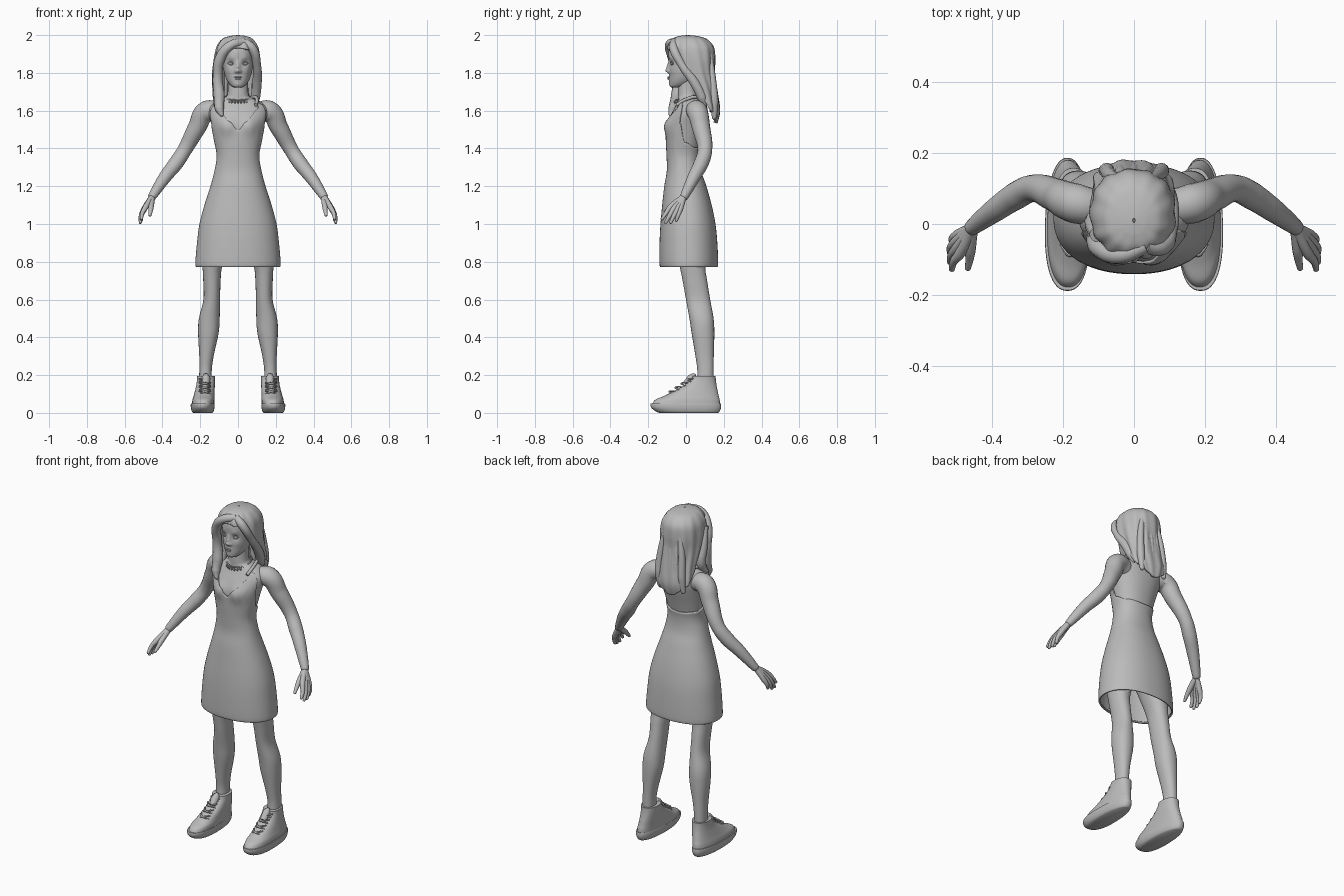
import bpy, bmesh, math
from mathutils import Vector

cube = bpy.data.objects.get("Cube")
if cube:
    bpy.data.objects.remove(cube, do_unlink=True)

grey = bpy.data.materials.new("plain_grey")
grey.use_nodes = True
grey.diffuse_color = (0.5, 0.5, 0.5, 1)
grey.node_tree.nodes["Principled BSDF"].inputs["Base Color"].default_value = (0.5, 0.5, 0.5, 1)


def finish(obj, angle=50):
    """Give an object its material and smooth shading."""
    obj.data.materials.clear()
    obj.data.materials.append(grey)
    bpy.ops.object.select_all(action='DESELECT')
    obj.select_set(True)
    bpy.context.view_layer.objects.active = obj
    bpy.ops.object.shade_smooth_by_angle(angle=math.radians(angle))
    return obj


def spline(rows, u):
    """Smooth interpolation through table rows."""
    last = len(rows) - 1
    i = max(0, min(int(u), last - 1))
    t = u - i
    quad = [rows[max(0, min(last, i + k))] for k in (-1, 0, 1, 2)]
    return [b + 0.5 * t * (c - a + t * (2 * a - 5 * b + 4 * c - d + t * (3 * (b - c) + d - a)))
            for a, b, c, d in zip(*quad)]


def keyed(keys):
    """Make an even function of the angle in degrees from (angle, height) keys."""
    def height(angle):
        angle = abs(angle)
        for (a, p), (b, q) in zip(keys, keys[1:]):
            if angle <= b:
                t = (angle - a) / (b - a)
                return p + (q - p) * t * t * (3 - 2 * t)
        return keys[-1][1]
    return height


def row_at(rows, z):
    for i in range(len(rows) - 1):
        if z <= rows[i + 1][0]:
            return max(0, i + (z - rows[i][0]) / (rows[i + 1][0] - rows[i][0]))
    return len(rows) - 1


def shell(name, rows, low=None, high=None, around=64, up=40, power=2.2, taper=0,
          bumps=(), ripple=0, thick=0, angle=50):
    """Loft oval sections (z, centre x, half width, front y, back y), front at angle 0."""
    bm = bmesh.new()
    grid = []
    for j in range(up + 1):
        ring = []
        for k in range(around):
            deg = 360 * k / around
            deg = deg - 360 if deg > 180 else deg
            a = math.radians(deg)
            u0 = row_at(rows, low(deg)) if low else 0
            u1 = row_at(rows, high(deg)) if high else len(rows) - 1
            z, cx, rx, yf, yb = spline(rows, u0 + (u1 - u0) * j / up)
            s, c = math.sin(a), -math.cos(a)
            wave = 1 + ripple * (1 - j / up) * math.sin(13 * a + 5 * z) \
                + ripple * 0.5 * math.sin(7 * a - 14 * z) * (1 - j / up)
            x = cx + wave * rx * math.copysign(abs(s) ** (2 / power), s) * (1 - taper * c)
            y = (yf + yb) / 2 + wave * (yb - yf) / 2 * math.copysign(abs(c) ** (2 / power), c)
            for bx, bz, size, push in bumps:
                if c < 0:
                    d = ((abs(x) - bx) ** 2 + (z - bz) ** 2) / size ** 2
                    y += push * math.exp(-d) * min(1, -3 * c)
            ring.append(bm.verts.new((x, y, z)))
        grid.append(ring)
    for low_ring, top_ring in zip(grid, grid[1:]):
        for k in range(around):
            n = (k + 1) % around
            bm.faces.new((low_ring[k], low_ring[n], top_ring[n], top_ring[k]))
    if not thick:
        bm.faces.new(grid[0][::-1])
        bm.faces.new(grid[-1])
    mesh = bpy.data.meshes.new(name)
    bm.to_mesh(mesh)
    bm.free()
    obj = bpy.data.objects.new(name, mesh)
    bpy.context.collection.objects.link(obj)
    if thick:
        mod = obj.modifiers.new("thickness", 'SOLIDIFY')
        mod.thickness = thick
        mod.offset = -1
    return finish(obj, angle)


def tube(name, points, side=1, closed=False, sides=4):
    """Round tube through (x, y, z, radius) points with a rounded far end."""
    points = list(points)
    if not closed:
        end, before = Vector(points[-1][:3]), Vector(points[-2][:3])
        r = points[-1][3]
        points.append((*(end + (end - before).normalized() * r * 0.6), r * 0.4))
    curve = bpy.data.curves.new(name, 'CURVE')
    curve.dimensions = '3D'
    curve.bevel_depth = 1
    curve.bevel_resolution = sides
    curve.resolution_u = 8
    curve.use_fill_caps = True
    line = curve.splines.new('BEZIER')
    line.bezier_points.add(len(points) - 1)
    line.use_cyclic_u = closed
    for p, (x, y, z, r) in zip(line.bezier_points, points):
        p.co = (x * side, y, z)
        p.radius = r
        p.handle_left_type = p.handle_right_type = 'AUTO'
    obj = bpy.data.objects.new(name, curve)
    bpy.context.collection.objects.link(obj)
    bpy.ops.object.select_all(action='DESELECT')
    obj.select_set(True)
    bpy.context.view_layer.objects.active = obj
    bpy.ops.object.convert(target='MESH')
    return finish(bpy.context.object)


def ball(name, place, size):
    bpy.ops.mesh.primitive_uv_sphere_add(segments=16, ring_count=10, radius=1, location=place)
    obj = bpy.context.object
    obj.name = name
    obj.scale = size
    return finish(obj)


# Upper body and neck
body = [(1.2, 0, .13, -.10, .09), (1.28, 0, .118, -.095, .075), (1.36, 0, .106, -.096, .07),
        (1.44, 0, .12, -.1, .085), (1.52, 0, .138, -.098, .105), (1.58, 0, .155, -.078, .115),
        (1.62, 0, .15, -.058, .112), (1.65, 0, .115, -.045, .1), (1.668, 0, .072, -.043, .075),
        (1.69, 0, .055, -.043, .06), (1.78, 0, .053, -.04, .065)]
bust = [(.065, 1.52, .045, -.018)]
shell("upper_body", body, bumps=bust)

# Dress with a V neckline, deep arm openings and an open back
skirt = [(.775, 0, .215, -.13, .16), (.785, 0, .226, -.14, .17), (.9, 0, .217, -.14, .166),
         (1, 0, .204, -.135, .156), (1.1, 0, .178, -.126, .136), (1.2, 0, .146, -.115, .108)]
dress = skirt + [(z, cx, rx + .007, yf - .007, yb + .007) for z, cx, rx, yf, yb in body[1:9]]
neckline = keyed([(0, 1.495), (15, 1.54), (35, 1.6), (50, 1.645), (58, 1.635),
                  (72, 1.53), (92, 1.43), (125, 1.405), (180, 1.395)])
shell("dress", dress, high=neckline, around=96, up=56, bumps=bust, thick=.008)

# Head with sockets, nose, lips and chin pushed out of the face
head = [(1.722, 0, .016, -.074, -.03), (1.73, 0, .034, -.083, .0), (1.75, 0, .052, -.086, .04),
        (1.78, 0, .067, -.087, .08), (1.82, 0, .077, -.088, .105), (1.87, 0, .083, -.091, .12),
        (1.91, 0, .084, -.092, .125), (1.945, 0, .076, -.082, .115), (1.97, 0, .052, -.058, .08),
        (1.983, 0, .006, -.005, .02)]
features = [(.037, 1.852, .017, .010), (0, 1.812, .013, -.021), (0, 1.832, .011, -.011),
            (0, 1.85, .012, -.006), (.013, 1.807, .008, -.006), (0, 1.772, .014, -.006),
            (0, 1.742, .016, -.004), (.035, 1.88, .016, -.003), (.05, 1.81, .02, -.003)]
shell("head", head, around=120, up=80, bumps=features)
ball("upper_lip", (0, -.093, 1.777), (.02, .006, .004))
ball("lower_lip", (0, -.092, 1.769), (.016, .007, .005))

# Hair: a long draped shell open at the face, with sweeping locks
hair = [(1.53, -.012, .07, .09, .165), (1.6, -.006, .108, .04, .18), (1.7, -.002, .114, .0, .168),
        (1.8, -.003, .118, -.06, .154), (1.88, -.003, .119, -.094, .154),
        (1.94, -.003, .109, -.098, .145), (1.98, -.003, .08, -.072, .108),
        (1.995, 0, .042, -.035, .06), (2, 0, .004, .005, .015)]
hairline = keyed([(0, 1.93), (35, 1.92), (60, 1.86), (85, 1.67), (105, 1.6), (180, 1.535)])
shell("hair", hair, low=hairline, around=120, up=50, ripple=.03, thick=.02, angle=70)
tube("front_lock", [(.035, -.06, 1.965, .022), (-.04, -.088, 1.945, .024), (-.093, -.07, 1.88, .027),
                    (-.108, -.045, 1.78, .026), (-.1, -.05, 1.68, .03), (-.098, -.07, 1.61, .024),
                    (-.085, -.082, 1.575, .01)])
tube("side_lock", [(-.105, -.03, 1.9, .02), (-.115, 0, 1.78, .024), (-.108, .01, 1.69, .028),
                   (-.11, -.03, 1.62, .018)])
tube("swept_lock", [(.03, -.06, 1.965, .022), (.075, -.065, 1.93, .024), (.1, -.02, 1.84, .022),
                    (.1, .05, 1.74, .026), (.092, .085, 1.67, .026), (.085, .1, 1.625, .012)])
for i in range(5):
    x = -.07 + .035 * i
    tube("back_lock", [(x * .7, .125, 1.9, .015), (x, .14, 1.76, .02), (x * 1.1, .15, 1.65, .022),
                       (x * 1.1 - .01, .15, 1.56 + .012 * (i % 2), .012)])

# Necklace with hanging beads
ring = []
for k in range(16):
    a = math.tau * k / 16
    ring.append((.066 * math.sin(a), .014 - .068 * math.cos(a), 1.672 - .016 * math.cos(a), .004))
tube("necklace", ring, closed=True, sides=2)
for k in range(-4, 5):
    a = k * .24
    ball("necklace_bead", (.07 * math.sin(a), .012 - .072 * math.cos(a), 1.662 - .016 * math.cos(a)),
         (.005, .005, .009))

# Paired parts
leg = [(.12, .172, .035, .055, .145), (.22, .172, .033, .06, .146), (.3, .167, .038, .05, .147),
       (.42, .157, .054, .03, .15), (.5, .152, .055, .018, .146), (.6, .139, .044, .0, .128),
       (.7, .138, .046, -.018, .112), (.78, .135, .053, -.035, .102), (.95, .11, .085, -.08, .11)]
sole = [(0, .187, .05, -.14, .17), (.008, .187, .057, -.16, .178), (.025, .187, .062, -.182, .185),
        (.042, .187, .063, -.188, .186), (.05, .187, .062, -.186, .184)]
upper = [(.045, .185, .059, -.18, .18), (.07, .183, .058, -.162, .178), (.09, .18, .055, -.115, .173),
         (.115, .176, .052, -.065, .168), (.145, .172, .049, -.012, .162),
         (.175, .17, .047, .022, .158), (.195, .17, .047, .032, .157)]
fingers = {"index_finger": (.49, -.085, 1.087, .512, -.128, 1.025),
           "middle_finger": (.498, -.068, 1.077, .517, -.108, 1.007),
           "ring_finger": (.501, -.05, 1.072, .517, -.082, 1.006),
           "little_finger": (.498, -.032, 1.074, .511, -.052, 1.017)}
for side, word in ((1, "left_"), (-1, "right_")):
    def flip(rows):
        return [(z, cx * side, rx, yf, yb) for z, cx, rx, yf, yb in rows]

    # Leg and high-top shoe
    shell(word + "leg", flip(leg), around=40)
    shell(word + "sole", flip(sole), taper=.1, up=16, power=2.3)
    shell(word + "shoe", flip(upper), taper=.08, up=30, power=2.3)
    tube(word + "tongue", [(.17, .0, .15, .02), (.17, .03, .185, .022), (.17, .042, .2, .014)], side)
    for i in range(4):
        y, z = -.088 + .032 * i, .108 + .022 * i
        for d in (-1, 1):
            tube(word + "lace", [(.175 - d * .03, y + .018, z - .008, .004), (.175, y, z + .004, .005),
                                 (.175 + d * .03, y + .03, z + .008, .004)], side, sides=2)

    # Arm and hand
    tube(word + "arm", [(.1, .045, 1.59, .05), (.165, .058, 1.597, .056), (.218, .08, 1.51, .048),
                        (.285, .1, 1.388, .038), (.33, .08, 1.32, .039), (.385, .043, 1.25, .034),
                        (.458, -.012, 1.14, .021)], side, sides=8)
    for finger, (kx, ky, kz, tx, ty, tz) in fingers.items():
        tube(word + finger, [(.455, -.012, 1.145, .016), (kx, ky, kz, .0145),
                             ((kx + tx) / 2 + .006, (ky + ty) / 2, (kz + tz) / 2, .011),
                             (tx, ty, tz, .008)], side)
    tube(word + "thumb", [(.455, -.02, 1.135, .016), (.46, -.075, 1.093, .015),
                          (.463, -.105, 1.065, .011), (.467, -.126, 1.045, .008)], side)

    # Strap, eye and lids
    tube(word + "strap", [(.095, -.05, 1.63, .009), (.1, .0, 1.66, .009), (.085, .06, 1.672, .009),
                          (.05, .105, 1.645, .009)], side)
    ball(word + "eye", (.037 * side, -.07, 1.85), (.015, .011, .009))
    for name, rise in (("upper_lid", .008), ("lower_lid", -.007)):
        tube(word + name, [(.021, -.078, 1.849, .002), (.037, -.079, 1.85 + rise, .003),
                           (.053, -.07, 1.851, .002)], side, sides=2)
